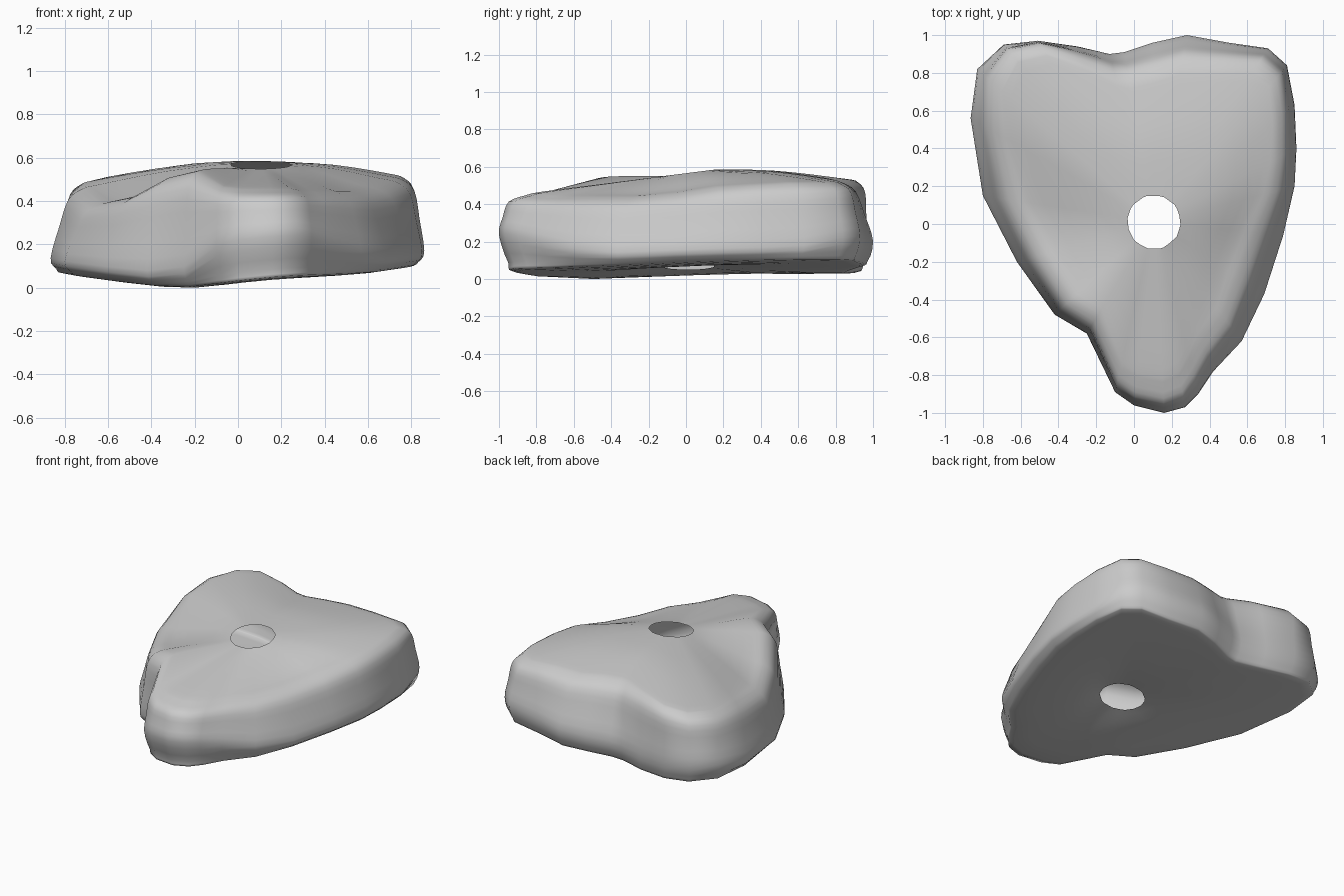
import bpy, bmesh, math
from mathutils import Vector

if "Cube" in bpy.data.objects:
    bpy.data.objects.remove(bpy.data.objects["Cube"])

# Plan outline: x, y, inset of the top shoulder, height of the top shoulder
OUTLINE = [
    (0.00, -.96, .09, .45), (0.16, -1.0, .10, .45), (0.27, -.97, .11, .45), (0.34, -.90, .13, .44),
    (0.42, -.78, .13, .44), (0.57, -.62, .13, .44), (0.69, -.37, .13, .44), (0.79, -.06, .11, .46),
    (0.85, 0.20, .08, .49), (0.86, 0.40, .07, .50), (0.85, 0.63, .07, .51), (0.81, 0.84, .07, .51),
    (0.71, 0.93, .08, .51), (0.50, 0.96, .10, .52), (0.28, 1.00, .13, .52), (0.10, 0.96, .13, .53),
    (-.05, 0.91, .11, .53), (-.13, 0.90, .09, .53), (-.30, 0.94, .06, .53), (-.51, 0.97, .02, .52),
    (-.69, 0.95, .05, .50), (-.83, 0.82, .10, .48), (-.865, 0.56, .13, .46), (-.80, 0.15, .13, .39),
    (-.62, -.20, .10, .42), (-.42, -.48, .07, .50), (-.25, -.58, .06, .53), (-.10, -.89, .08, .46),
]
BASE = [(-.87, .045), (-.5, .01), (-.2, 0), (.1, .03), (.4, .05), (.87, .08)]
CENTRE = Vector((0.105, 0.01))
STEPS = 3


def base_z(x, y):
    for (x0, z0), (x1, z1) in zip(BASE, BASE[1:]):
        if x <= x1:
            break
    t = max(0, (x - x0) / (x1 - x0))
    return z0 + (z1 - z0) * t + 0.02 * abs(y + 0.5)


def hole_radius(angle):
    # ten-sided opening
    step = math.pi / 5
    return 0.146 * math.cos(step / 2) / math.cos(angle % step - step / 2)


def section(x, y, inset, top):
    # points from the lower opening, around the side, to the upper opening
    ray = Vector((x, y)) - CENTRE
    reach, d = ray.length, ray.normalized()
    r_hole = hole_radius(math.atan2(d.y, d.x))
    zb = base_z(x, y)
    tip = min(1, max(0, (-y - 0.5) / 0.45))
    back = min(1, max(0, (y - 0.6) / 0.3))
    belly = zb + 0.075 + 0.12 * tip + 0.06 * back
    h = top - belly
    hole_z = 0.57 + 0.018 * d.y
    inner = reach - inset - 0.13
    r_mid = (inner + r_hole) / 2
    mid = CENTRE + d * r_mid
    profile = [
        (r_hole, 0.073 + 0.02 * d.x),
        (r_mid, base_z(*mid) + 0.01),
        (reach - 0.10, zb),
        (reach - 0.03 - 0.02 * tip, zb + 0.025 + 0.02 * tip),
        (reach, belly),
        (reach - inset * (0.35 - 0.15 * tip), belly + 0.45 * h),
        (reach - inset * (0.72 - 0.2 * tip), belly + 0.84 * h),
        (reach - inset - 0.04, top),
        (inner, top + 0.02),
        (r_mid, (top + 0.02 + hole_z) / 2 + 0.008 + 0.008 * d.y),
        (r_hole, hole_z),
    ]
    return [Vector((*(CENTRE + d * r), z)) for r, z in profile]


def smooth(points):
    # Catmull-Rom resampling
    p = [points[0]] + points + [points[-1]]
    out = []
    for a, b, c, d in zip(p, p[1:], p[2:], p[3:]):
        for i in range(STEPS):
            t = i / STEPS
            out.append(0.5 * (2 * b + (c - a) * t + (2 * a - 5 * b + 4 * c - d) * t ** 2
                              + (3 * b - a - 3 * c + d) * t ** 3))
    return out + [points[-1]]


# Stone shell, open at the top and bottom holes
bm = bmesh.new()
columns = [[bm.verts.new(p) for p in smooth(section(*row))] for row in OUTLINE]
for a, b in zip(columns, columns[1:] + columns[:1]):
    for i in range(len(a) - 1):
        bm.faces.new((a[i], b[i], b[i + 1], a[i + 1]))
low = min(v.co.z for v in bm.verts)
for v in bm.verts:
    v.co.z -= low
for f in bm.faces:
    f.smooth = True
mesh = bpy.data.meshes.new("pierced_stone")
bm.to_mesh(mesh)
bm.free()
stone = bpy.data.objects.new("pierced_stone", mesh)
bpy.context.collection.objects.link(stone)
